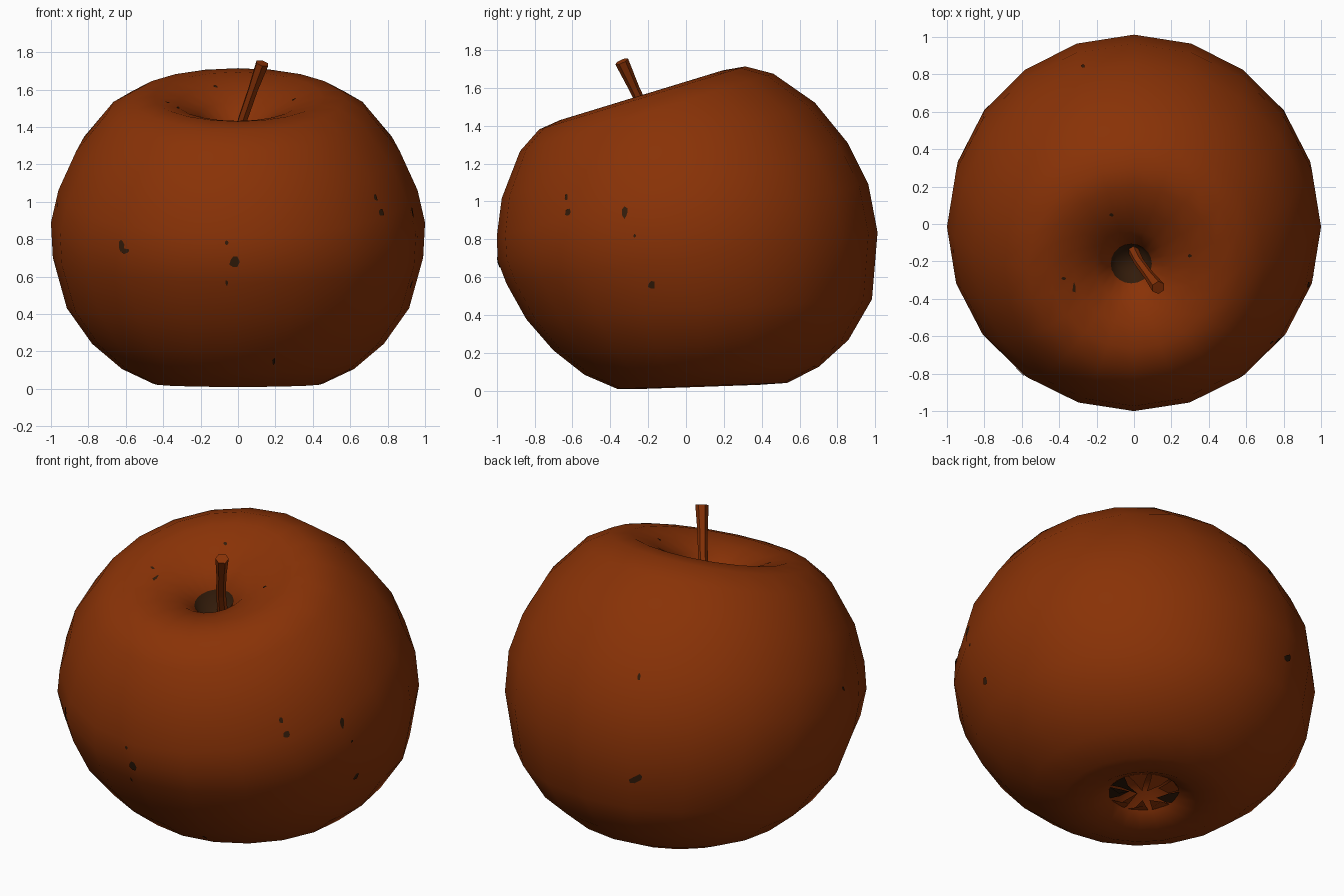
import bpy, bmesh, math, random
from mathutils import Vector, Matrix
from mathutils.bvhtree import BVHTree

random.seed(4)
if "Cube" in bpy.data.objects:
    bpy.data.objects.remove(bpy.data.objects["Cube"])


def material(name, rgb):
    m = bpy.data.materials.new(name)
    m.use_nodes = True
    m.diffuse_color = (*rgb, 1)
    bsdf = m.node_tree.nodes["Principled BSDF"]
    bsdf.inputs["Base Color"].default_value = (*rgb, 1)
    bsdf.inputs["Roughness"].default_value = 0.8
    return m


russet = material("russet_skin", (0.25, 0.032, 0.002))
dark = material("dark_brown", (0.032, 0.011, 0.003))


def finish(bm, name, smooth=True):
    for f in bm.faces:
        f.smooth = smooth
    mesh = bpy.data.meshes.new(name)
    bm.to_mesh(mesh)
    bm.free()
    mesh.materials.append(russet)
    mesh.materials.append(dark)
    ob = bpy.data.objects.new(name, mesh)
    bpy.context.collection.objects.link(ob)
    return ob


CENTRE = Vector((0, -0.012, 0.83))


def lean(p):
    """Tip the fruit forward, more at the crown than at the base."""
    t = min(max((p.z + 0.6) / 1.1, 0), 1)
    t = t * t * (3 - 2 * t)
    q = Matrix.Rotation(math.radians(2 + 15 * t), 3, 'X') @ p
    q.y += 0.07 * (1 - t) ** 2
    return q + CENTRE


def polar(r, a, z):
    return Vector((r * math.cos(a), r * math.sin(a), z))


# Fruit body: a turned profile running from stem hollow to blossom hollow
SIDES = 20
profile = [(0.08, 0.5), (0.11, 0.59), (0.2, 0.675), (0.32, 0.73), (0.45, 0.765),
           (0.57, 0.75), (0.7, 0.67), (0.865, 0.46), (0.96, 0.24), (1, 0.06),
           (0.99, -0.13), (0.915, -0.4), (0.78, -0.59), (0.62, -0.725), (0.45, -0.805),
           (0.3, -0.81), (0.2, -0.76), (0.13, -0.67)]
bm = bmesh.new()
rings = []
for r, z in profile:
    # the stem hollow sits a little forward of the axis
    pull = max(0, 1 - r / 0.4) if z > 0 else 0
    shift = Vector((-0.02, -0.04, 0)) * pull
    rings.append([bm.verts.new(lean(polar(r, 2 * math.pi * i / SIDES, z) + shift))
                  for i in range(SIDES)])
for a, b in zip(rings, rings[1:]):
    for i in range(SIDES):
        j = (i + 1) % SIDES
        bm.faces.new((a[i], b[i], b[j], a[j]))
bm.faces.new(rings[0])
bm.faces.new(rings[-1][::-1])
hollow = set(rings[0] + rings[1])
for f in bm.faces:
    if hollow.issuperset(f.verts):
        f.material_index = 1
bmesh.ops.recalc_face_normals(bm, faces=bm.faces)
surface = BVHTree.FromBMesh(bm)
finish(bm, "fruit_body")

# Stem: a bent six-sided twig widening at the tip
bm = bmesh.new()
path = [((-0.01, -0.13, 1.27), 0.03), ((0.025, -0.2, 1.44), 0.027),
        ((0.08, -0.275, 1.6), 0.028), ((0.13, -0.34, 1.74), 0.037)]
axis = Vector(path[-1][0]) - Vector(path[0][0])
turn = axis.to_track_quat('Z', 'Y')
rings = [[bm.verts.new(Vector(p) + turn @ polar(r, i * math.pi / 3, 0)) for i in range(6)]
         for p, r in path]
for a, b in zip(rings, rings[1:]):
    for i in range(6):
        bm.faces.new((a[i], a[(i + 1) % 6], b[(i + 1) % 6], b[i]))
bm.faces.new(rings[0][::-1])
bm.faces.new(rings[-1])
finish(bm, "stem", smooth=False)

# Dried blossom leaves curling over the lower hollow
bm = bmesh.new()
for i in range(9):
    a = 2 * math.pi * i / 9
    reach = random.uniform(0.03, 0.09)
    droop = random.uniform(-0.79, -0.74)
    pts = [polar(0.2, a - 0.3, -0.755), polar(0.2, a + 0.3, -0.755),
           polar(0.14, a + 0.2, -0.78), polar(reach, a, droop), polar(0.14, a - 0.25, -0.76)]
    f = bm.faces.new([bm.verts.new(lean(p)) for p in pts])
    f.material_index = 1 if i % 4 == 0 else 0
finish(bm, "blossom_leaves", smooth=False)

# Blemishes: thin plates dropped on to the skin along a direction
bm = bmesh.new()


def blemish(azimuth, elevation, u, v, width, height):
    az, el = math.radians(azimuth), math.radians(elevation)
    out = Vector((math.cos(az) * math.cos(el), math.sin(az) * math.cos(el), math.sin(el)))
    right = Vector((-math.sin(az), math.cos(az), 0))
    up = out.cross(right)
    start = Vector((0, 0, 0.88)) + right * u + up * v + out * 3
    verts = []
    for i in range(7):
        a, k = 2 * math.pi * i / 7, random.uniform(0.6, 1.2) / 2
        offset = right * (k * width * math.cos(a)) + up * (k * height * math.sin(a))
        hit, normal, _, _ = surface.ray_cast(start + offset, -out)
        if hit is None:
            return
        verts.append(bm.verts.new(hit + normal * 0.005))
    bm.faces.new(verts).material_index = 1


FRONT, SIDE, BACK_LEFT, BACK_RIGHT = -90, 0, 135, 45
for spot in [
        (FRONT, 0, -0.62, -0.11, 0.03, 0.07), (FRONT, 0, -0.6, -0.145, 0.06, 0.03),
        (FRONT, 0, -0.02, -0.2, 0.05, 0.06), (FRONT, 0, -0.06, -0.1, 0.02, 0.03),
        (FRONT, 0, -0.06, -0.31, 0.015, 0.04), (FRONT, 0, 0.19, -0.73, 0.02, 0.04),
        (SIDE, 0, -0.62, 0.06, 0.03, 0.05), (SIDE, 0, -0.63, 0.14, 0.02, 0.04),
        (SIDE, 0, -0.32, 0.06, 0.035, 0.06), (SIDE, 0, -0.18, -0.32, 0.04, 0.04),
        (SIDE, 0, -0.27, -0.06, 0.02, 0.02),
        (FRONT, 90, -0.27, 0.84, 0.025, 0.025), (FRONT, 90, -0.38, -0.29, 0.03, 0.02),
        (FRONT, 90, -0.32, -0.34, 0.02, 0.07), (FRONT, 90, 0.3, -0.17, 0.025, 0.02),
        (FRONT, 90, -0.12, 0.05, 0.025, 0.02),
        (BACK_LEFT, 30, 0.78, -0.2, 0.02, 0.03), (BACK_RIGHT, -30, 0.89, 0.04, 0.03, 0.04)]:
    blemish(*spot)
finish(bm, "blemishes")
